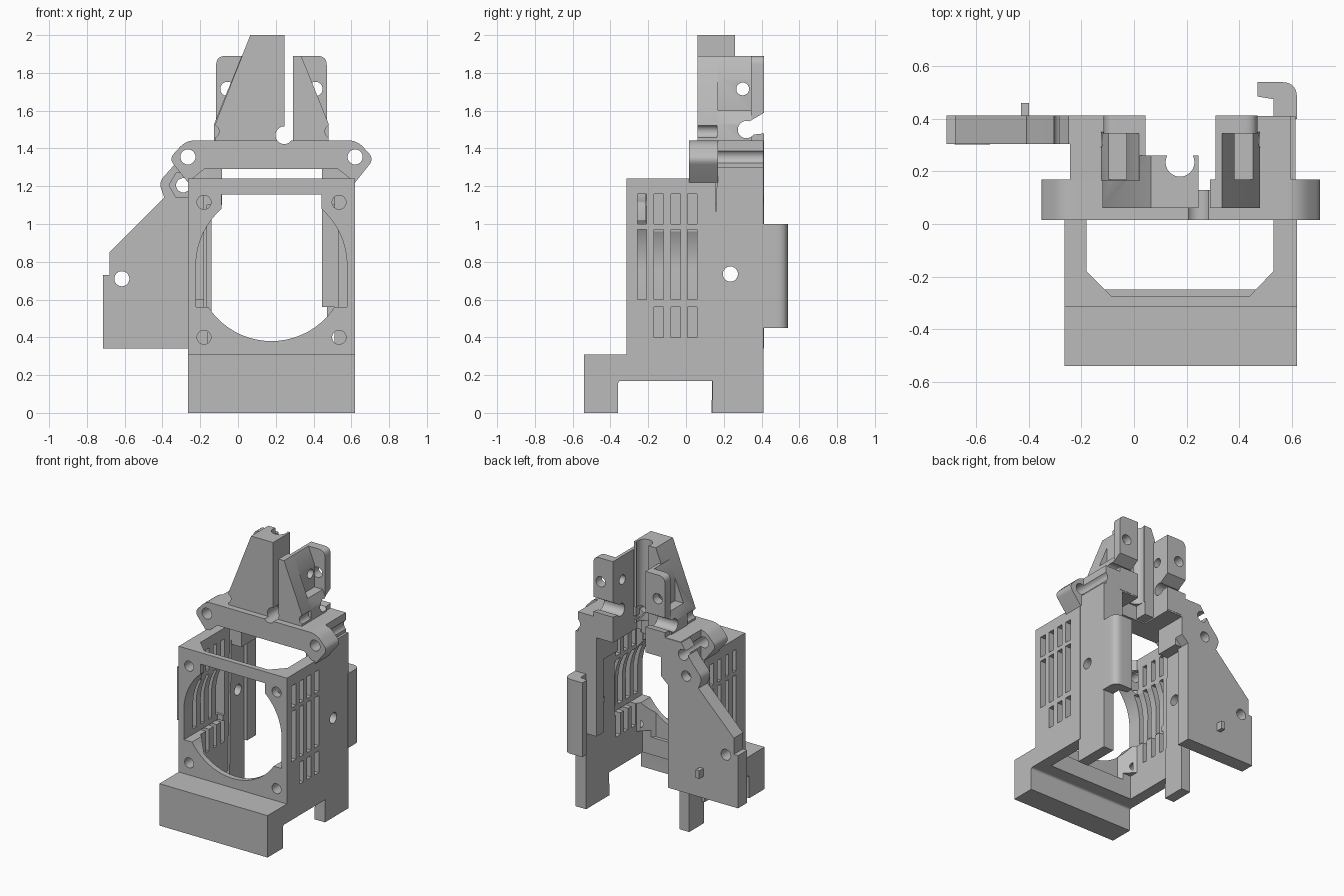
import bpy, bmesh, math
from mathutils import Vector

if "Cube" in bpy.data.objects:
    bpy.data.objects.remove(bpy.data.objects["Cube"], do_unlink=True)

grey = bpy.data.materials.new("plain grey")
grey.use_nodes = True
grey.diffuse_color = (0.5, 0.5, 0.5, 1)
grey.node_tree.nodes["Principled BSDF"].inputs["Base Color"].default_value = grey.diffuse_color

MID = 0.177          # centre line of the housing


def outline(pts):
    """Round every corner that carries a third value (its radius)."""
    out = []
    for i, p in enumerate(pts):
        c = Vector(p[:2])
        if len(p) < 3:
            out.append(c)
            continue
        a = c + (Vector(pts[i - 1][:2]) - c).normalized() * p[2]
        b = c + (Vector(pts[(i + 1) % len(pts)][:2]) - c).normalized() * p[2]
        for k in range(7):
            t = k / 6
            out.append(a * (1 - t) ** 2 + c * 2 * t * (1 - t) + b * t * t)
    return out


def prism(name, axis, pts, lo, hi):
    """Extrude a 2D outline along an axis."""
    place = {"x": lambda u, v, w: (w, u, v),
             "y": lambda u, v, w: (u, w, v),
             "z": lambda u, v, w: (u, v, w)}[axis]
    bm = bmesh.new()
    face = bm.faces.new([bm.verts.new(place(u, v, lo)) for u, v in outline(pts)])
    top = bmesh.ops.extrude_face_region(bm, geom=[face])["geom"]
    shift = Vector(place(0, 0, hi - lo))
    bmesh.ops.translate(bm, vec=shift, verts=[g for g in top if isinstance(g, bmesh.types.BMVert)])
    bmesh.ops.recalc_face_normals(bm, faces=bm.faces)
    mesh = bpy.data.meshes.new(name)
    bm.to_mesh(mesh)
    bm.free()
    mesh.materials.append(grey)
    ob = bpy.data.objects.new(name, mesh)
    bpy.context.collection.objects.link(ob)
    return ob


def rect(u0, u1, v0, v1):
    return [(u0, v0), (u1, v0), (u1, v1), (u0, v1)]


def disc(u, v, r, n=24):
    return [(u + r * math.cos(math.tau * i / n), v + r * math.sin(math.tau * i / n)) for i in range(n)]


def box(name, x0, x1, y0, y1, z0, z1):
    return prism(name, "z", rect(x0, x1, y0, y1), z0, z1)


def cut(ob, axis, pts, lo, hi):
    """Subtract an extruded outline from a part."""
    tool = prism("cutter", axis, pts, lo, hi)
    tool.hide_render = True
    mod = ob.modifiers.new("cut", "BOOLEAN")
    mod.operation, mod.solver, mod.object = "DIFFERENCE", "EXACT", tool
    bpy.context.view_layer.objects.active = ob
    bpy.ops.object.modifier_apply(modifier=mod.name)
    bpy.data.objects.remove(tool, do_unlink=True)


def flip(pts):
    return [(2 * MID - p[0], *p[1:]) for p in pts]


# Fan housing with front nozzle block, open at the top and back
housing = prism("fan_housing", "x", [
    (-0.54, 0), (-0.36, 0), (-0.36, 0.17, 0.02), (0.16, 0.17), (0.16, 1.24),
    (-0.314, 1.24), (-0.314, 0.31), (-0.54, 0.31)], -0.265, 0.62)
cut(housing, "z", rect(-0.18, 0.53, -0.25, 0.3), 0.1, 0.35)
cut(housing, "z", [(-0.18, 0.3), (-0.18, -0.18), (-0.085, -0.275),
                   (0.439, -0.275), (0.53, -0.18), (0.53, 0.3)], 0.3, 1.4)
# Round fan opening with a squared top and widened sides
arc = [math.radians(131.4 + 277.2 * i / 48) for i in range(49)]
opening = [(MID + 0.4 * math.cos(a), 0.78 + 0.4 * math.sin(a)) for a in arc]
cut(housing, "y", opening + [(0.442, 1.155), (-0.088, 1.155)], -0.4, 0.08)
cut(housing, "y", rect(-0.222, 0.576, 0.56, 0.8), -0.4, 0.08)
for x in (-0.18, 0.535):
    for z in (0.4, 1.115):
        cut(housing, "y", disc(x, z, 0.037), -0.4, -0.2)
# Vent slots, staggered between the two walls
for x0, x1, shift, width in ((0.5, 0.7, 0, 0.05), (-0.35, -0.15, 0.051, 0.037)):
    for col in range(4):
        y = -0.258 + col * 0.089 + shift
        for row, (z0, z1) in enumerate(((0.4, 0.56), (0.6, 0.97), (1.0, 1.16))):
            if col or row:
                cut(housing, "x", rect(y, y + width, z0, z1), x0, x1)

# Rear posts
right_post = prism("right_post", "x", [(0.138, 0), (0.41, 0), (0.41, 1.3), (0.165, 1.3)], 0.53, 0.615)
left_post = prism("left_post", "x", [(0.135, 0), (0.31, 0), (0.31, 1.3), (0.16, 1.3)], -0.243, -0.165)
for post in (right_post, left_post):
    cut(post, "x", disc(0.235, 0.735, 0.04), -0.5, 0.8)
box("right_post_shoulder", 0.445, 0.54, 0.33, 0.41, 0.56, 1.3)
box("right_inner_block", 0.445, 0.54, 0.16, 0.34, 1.1, 1.3)
box("left_inner_block", -0.2, -0.085, 0.16, 0.34, 1.1, 1.3)

# Hook on the right post
prism("cable_hook", "z", [(0.53, 0.4), (0.62, 0.4), (0.62, 0.54, 0.06), (0.47, 0.54),
                          (0.47, 0.485), (0.53, 0.475)], 0.45, 1.0)

# Wing plate
wing = prism("wing_plate", "y", [
    (-0.714, 0.34), (-0.14, 0.34), (-0.14, 1.1), (-0.085, 1.15), (-0.085, 1.44), (-0.25, 1.44),
    (-0.34, 1.31), (-0.42, 1.22, 0.04), (-0.39, 1.14), (-0.68, 0.85), (-0.68, 0.73), (-0.714, 0.73)],
    0.305, 0.412)
boss = prism("wing_boss", "y", disc(-0.615, 0.71, 0.068), 0.303, 0.4)
for part in (wing, boss):
    cut(part, "y", disc(-0.615, 0.71, 0.04), 0.2, 0.5)
cut(wing, "y", disc(-0.29, 1.205, 0.038), 0.2, 0.5)
cut(wing, "y", disc(-0.29, 1.205, 0.075, 6), 0.2, 0.34)
box("wing_peg", -0.43, -0.4, 0.4, 0.46, 0.5, 0.56)

# Mounting bar with angular ears
bar = prism("mounting_bar", "y", [
    (-0.275, 1.443, 0.05), (-0.365, 1.345, 0.04), (-0.265, 1.22), (-0.18, 1.29), (0.53, 1.29),
    (0.62, 1.22), (0.72, 1.345, 0.04), (0.63, 1.443, 0.05)], 0.015, 0.17)
cut(bar, "z", rect(0.245, 0.31, 0.13, 0.3), 1.2, 1.6)

# Towers above the bar
left_tower = prism("left_tower", "y", [
    (-0.12, 1.4), (0.245, 1.4), (0.245, 2.0), (0.065, 2.0), (-0.12, 1.53)], 0.06, 0.26)
right_tower = prism("right_tower", "y", [
    (0.29, 1.4), (0.48, 1.4), (0.48, 1.53), (0.335, 1.89), (0.29, 1.89)], 0.06, 0.17)
cut(left_tower, "z", disc(0.175, 0.235, 0.055), 1.2, 2.2)
cut(left_tower, "y", rect(-0.2, -0.029, 1.6, 1.78), 0.17, 0.4)
for part in (bar, left_tower, right_tower):
    cut(part, "y", disc(0.245, 1.47, 0.047), -0.1, 0.4)
cut(left_tower, "y", disc(-0.135, 1.49, 0.035), -0.1, 0.17)
cut(right_tower, "y", disc(0.495, 1.49, 0.035), -0.1, 0.3)
box("tower_foot", -0.03, 0.12, 0.16, 0.26, 1.3, 1.42)

# Matching rear brackets: deck, recessed wedge and ear on each side
ear_outline = [(0.31, 1.3), (0.47, 1.3), (0.47, 1.89, 0.05), (0.31, 1.89)]
deck_outline = [(0.31, 0.16), (0.597, 0.16), (0.597, 0.41), (0.31, 0.41)]
wedge_outline = [(0.31, 1.4), (0.48, 1.4), (0.48, 1.53), (0.335, 1.89), (0.31, 1.89)]
drilled = [bar, wing, right_post, left_post]
for side, move in (("right", lambda p: p), ("left", flip)):
    deck = prism(side + "_deck", "z", move(deck_outline), 1.29, 1.443)
    wedge = prism(side + "_wedge", "y", move(wedge_outline), 0.165, 0.35)
    ear = prism(side + "_ear", "y", move(ear_outline), 0.345, 0.412)
    cut(wedge, "y", move(rect(0.383, 0.55, 1.6, 1.78)), 0.17, 0.4)
    cut(wedge, "x", disc(0.3, 1.715, 0.034), -0.5, 0.8)
    cut(ear, "y", disc(move([(0.41, 0)])[0][0], 1.715, 0.038), 0.2, 0.6)
    # Cable groove across the bracket
    for part in (wedge, ear):
        cut(part, "x", disc(0.32, 1.5, 0.046), -0.5, 0.8)
        cut(part, "x", [(0.33, 1.47), (0.5, 1.49), (0.5, 1.64), (0.33, 1.54)], -0.5, 0.8)
    drilled.append(deck)

# Bolt holes through the bar and everything behind it
for part in drilled:
    for x in (-0.265, 0.62):
        cut(part, "y", disc(x, 1.355, 0.04), -0.1, 0.6)

# Crisp edges, smooth round surfaces
bpy.ops.object.select_all(action="DESELECT")
for ob in bpy.context.collection.objects:
    if ob.type == "MESH" and ob.data.materials and ob.data.materials[0] == grey:
        ob.select_set(True)
        bpy.context.view_layer.objects.active = ob
bpy.ops.object.shade_smooth_by_angle(angle=math.radians(25))
